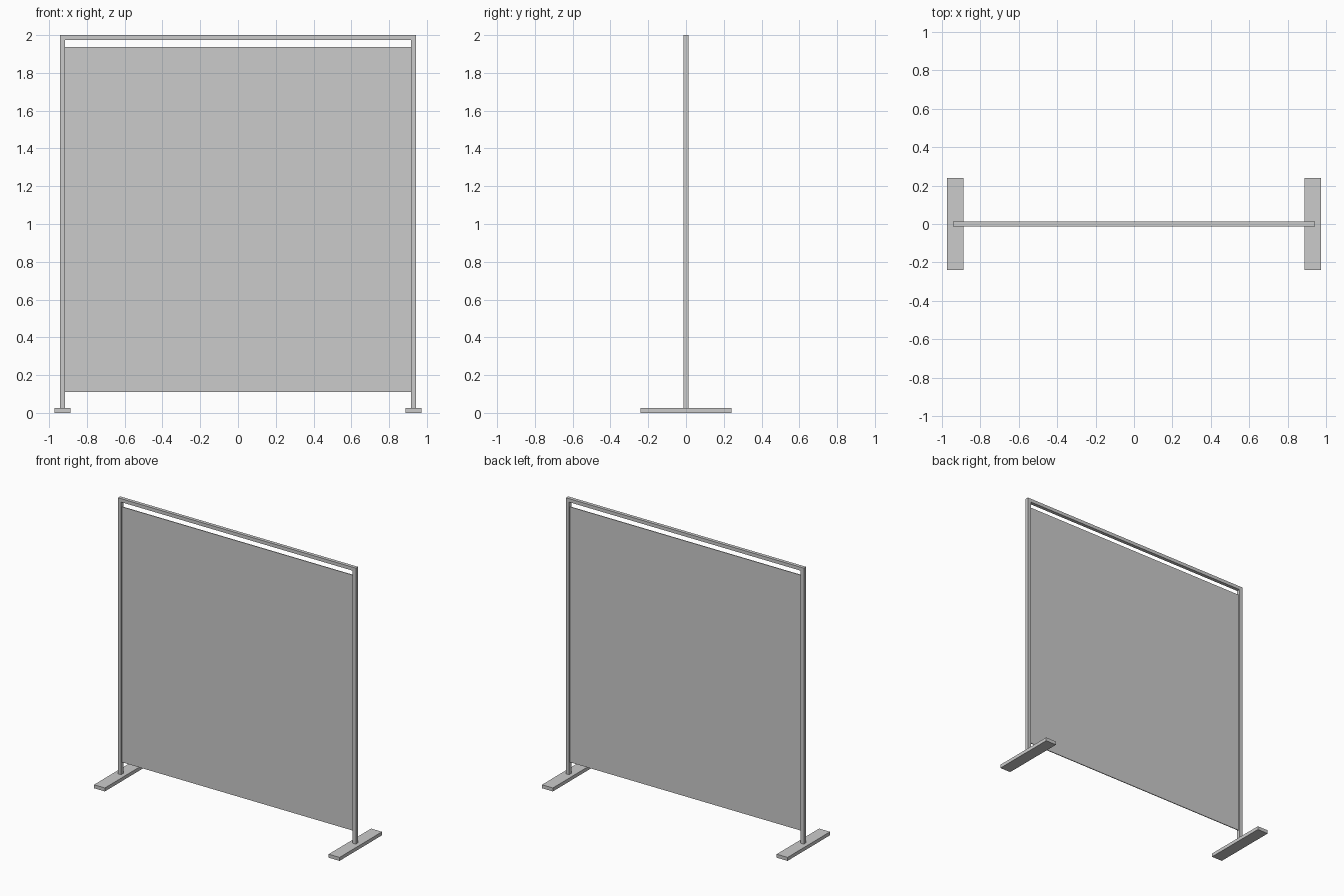
import bpy

if "Cube" in bpy.data.objects:
    bpy.data.objects.remove(bpy.data.objects["Cube"])

HEIGHT = 2.0      # overall height
TUBE = 0.025      # square tube width
POST_X = 0.929    # post centre line
FOOT_H = 0.025    # foot plate thickness


def box(name, x, y, z):
    """Add a box from (min, max) ranges on each axis."""
    ranges = (x, y, z)
    bpy.ops.mesh.primitive_cube_add(size=1, location=[(a + b) / 2 for a, b in ranges])
    obj = bpy.context.object
    obj.name = name
    obj.scale = [b - a for a, b in ranges]
    bpy.ops.object.transform_apply(location=False, rotation=False, scale=True)
    return obj


h = TUBE / 2

# Foot plates and upright posts, one pair per side
for side, s in (("left", -1), ("right", 1)):
    cx = s * POST_X
    box(f"{side}_foot", (cx - 0.043, cx + 0.043), (-0.24, 0.24), (0, FOOT_H))
    box(f"{side}_post", (cx - h, cx + h), (-h, h), (FOOT_H, HEIGHT - TUBE))

# Top rail across both posts
box("top_rail", (-POST_X - h, POST_X + h), (-h, h), (HEIGHT - TUBE, HEIGHT))

# Thin screen panel held between the posts
inner = POST_X - h
box("screen_panel", (-inner, inner), (-0.003, 0.003), (0.11, 1.938))
